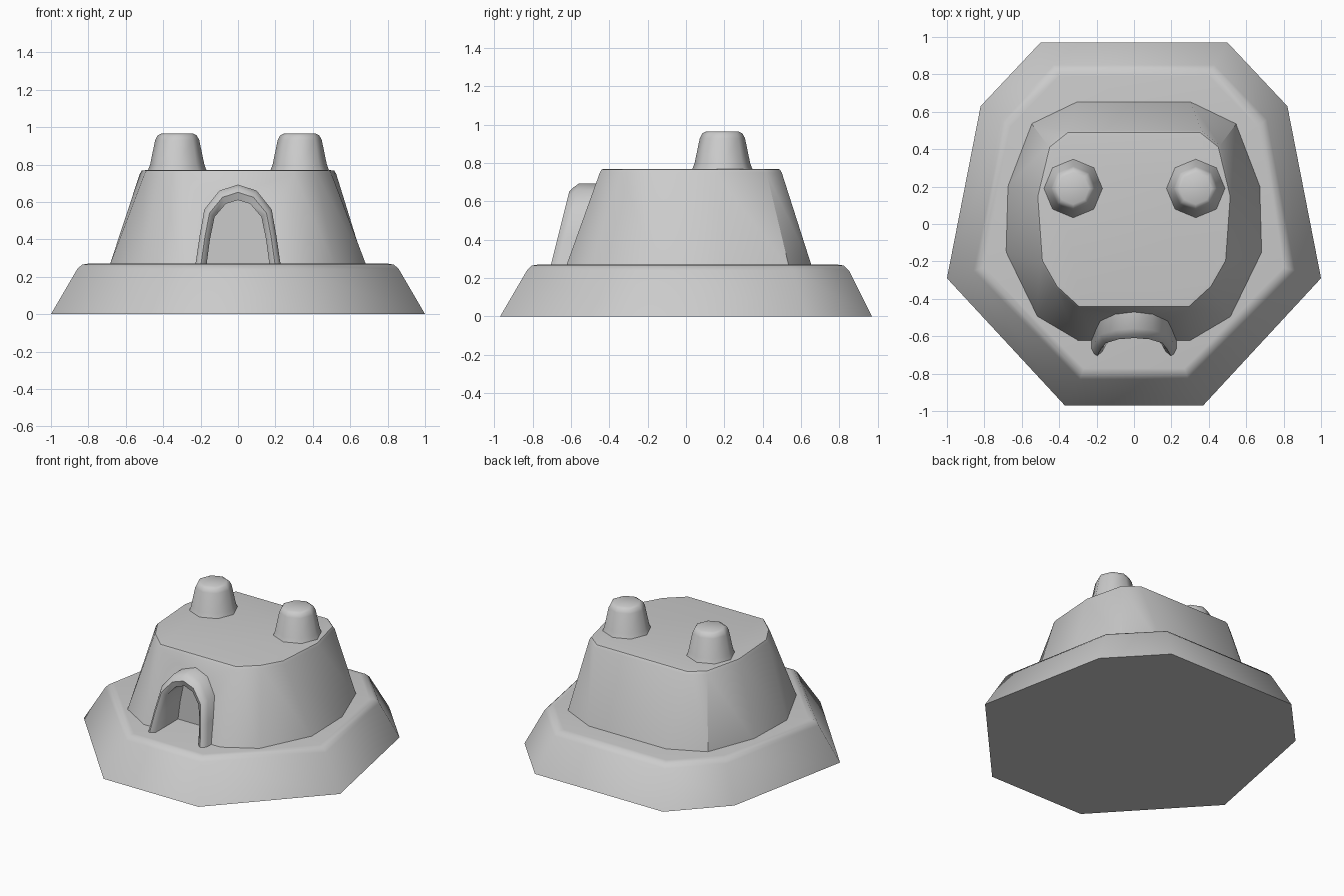
import bpy, bmesh, math

if "Cube" in bpy.data.objects:
    bpy.data.objects.remove(bpy.data.objects["Cube"])

clay = bpy.data.materials.new("pale_grey")
clay.diffuse_color = (0.6, 0.6, 0.6, 1)
clay.use_nodes = True
clay.node_tree.nodes["Principled BSDF"].inputs["Base Color"].default_value = clay.diffuse_color


def loft(name, rings):
    """Skin a list of equal-length closed rings and cap both ends."""
    bm = bmesh.new()
    vs = [[bm.verts.new(p) for p in r] for r in rings]
    n = len(vs[0])
    for a, b in zip(vs, vs[1:]):
        for i in range(n):
            j = (i + 1) % n
            bm.faces.new((a[i], a[j], b[j], b[i]))
    bm.faces.new(vs[0])
    bm.faces.new(vs[-1])
    bmesh.ops.recalc_face_normals(bm, faces=bm.faces)
    me = bpy.data.meshes.new(name)
    bm.to_mesh(me)
    bm.free()
    ob = bpy.data.objects.new(name, me)
    bpy.context.collection.objects.link(ob)
    me.materials.append(clay)
    return ob


def smooth(ob, angle):
    bpy.ops.object.select_all(action='DESELECT')
    ob.select_set(True)
    bpy.context.view_layer.objects.active = ob
    bpy.ops.object.shade_smooth_by_angle(angle=math.radians(angle))


def mirrored(half):
    return half + [(-x, y) for x, y in reversed(half) if x != 0]


def level(outline, z, s=1.0):
    return [(x * s, y * s, z) for x, y in outline]


# Sloped rocky base, outlines run from back to front
foot = mirrored([(.5, .97), (.82, .63), (1, -.29), (.37, -.97)])
rim = mirrored([(.43, .85), (.71, .56), (.86, -.25), (.29, -.83)])
base = loft("base", [level(foot, 0), level(rim, .24), level(rim, .265, .97),
                     level(rim, .27, .93)])
smooth(base, 50)

# Main building, slightly sunk into the base
low = mirrored([(.3, .66), (.55, .54), (.68, .2), (.69, -.15), (.52, -.5), (.3, -.63)])
high = mirrored([(.36, .5), (.46, .42), (.525, .15), (.5, -.2), (.42, -.34), (.3, -.45)])
body = loft("body", [level(low, .25), level(high, .75), level(high, .767, .98),
                     level(high, .77, .94)])

# Doorway profiles in (x, z)
outer = mirrored([(.23, .25), (.205, .42), (.18, .56), (.1, .66), (0, .693)])
inner = mirrored([(.17, .25), (.15, .4), (.125, .52), (.065, .59), (0, .61)])
middle = [((a + c) / 2, (b + d) / 2) for (a, b), (c, d) in zip(outer, inner)]

# Cut the doorway recess into the building
cutter = loft("doorway_cutter", [[(x, y, z if z > .26 else .268) for x, z in middle]
                                 for y in (-1, -.43)])
cutter.hide_render = True
cut = body.modifiers.new("doorway", 'BOOLEAN')
cut.object = cutter
cut.operation = 'DIFFERENCE'
cut.solver = 'EXACT'
bpy.context.view_layer.objects.active = body
bpy.ops.object.modifier_apply(modifier=cut.name)
bpy.data.objects.remove(cutter)
smooth(body, 40)


# Rounded arch surround, its front leaning back with the wall
def front(z):
    return -.705 + (z - .27) * .25


sections = []
for (ox, oz), (mx, mz), (ix, iz) in zip(outer, middle, inner):
    sections.append([(ox, -.44, oz), (ox, front(oz) + .04, oz),
                     ((ox + mx) / 2, front(oz) + .01, (oz + mz) / 2),
                     (mx, front(mz), mz),
                     (ix, front(iz) + .025, iz), (ix, -.42, iz)])
arch = loft("door_arch", sections)
smooth(arch, 60)

# Two octagonal roof chimneys with rounded tops
for side, x in (("left", -.325), ("right", .33)):
    rings = []
    for r, z in ((.16, .76), (.145, .8), (.118, .93), (.105, .955), (.085, .965)):
        rings.append([(x + r * math.cos(k * math.pi / 4),
                       .19 + r * math.sin(k * math.pi / 4), z) for k in range(8)])
    smooth(loft(side + "_chimney", rings), 60)
